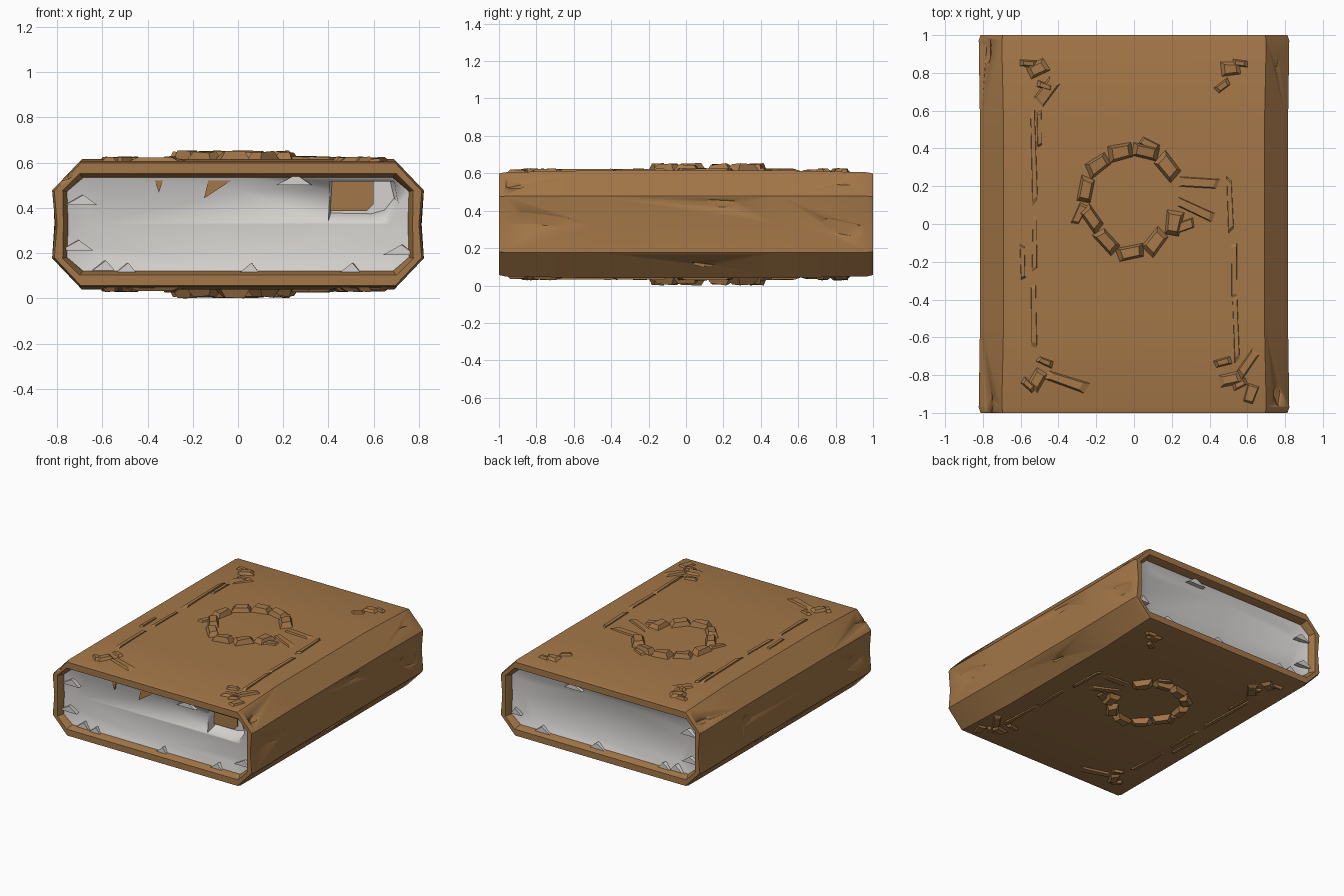
import bpy, bmesh, math, random
from mathutils import Vector, Matrix

if "Cube" in bpy.data.objects:
    bpy.data.objects.remove(bpy.data.objects["Cube"])

random.seed(4)
MID = 0.3275  # height of the mirror plane between the two covers


def material(name, rgb):
    m = bpy.data.materials.new(name)
    m.diffuse_color = (*rgb, 1)
    m.use_nodes = True
    m.node_tree.nodes["Principled BSDF"].inputs["Base Color"].default_value = m.diffuse_color
    return m


LEATHER = material("brown leather", (0.37, 0.185, 0.065))
PAPER = material("pale paper", (0.66, 0.64, 0.62))


def make(name, bm, mat, mirror=False, angle=30):
    bmesh.ops.recalc_face_normals(bm, faces=bm.faces)
    me = bpy.data.meshes.new(name)
    bm.to_mesh(me)
    bm.free()
    ob = bpy.data.objects.new(name, me)
    bpy.context.collection.objects.link(ob)
    ob.location.z = MID
    me.materials.append(mat)
    if mirror:
        mod = ob.modifiers.new("both covers", 'MIRROR')
        mod.use_axis = (False, False, True)
    bpy.ops.object.select_all(action='DESELECT')
    bpy.context.view_layer.objects.active = ob
    ob.select_set(True)
    bpy.ops.object.shade_smooth_by_angle(angle=math.radians(angle))
    return ob


def cut(ob, bm):
    """Carve a throwaway cutter out of a part."""
    cutter = make("cutter", bm, ob.data.materials[0])
    cutter.hide_render = True
    mod = ob.modifiers.new("cut", 'BOOLEAN')
    mod.operation, mod.object, mod.solver = 'DIFFERENCE', cutter, 'EXACT'
    bpy.context.view_layer.objects.active = ob
    bpy.ops.object.modifier_apply(modifier=mod.name)
    bpy.data.objects.remove(cutter)


def outline(x_flat, x_side, x_waist, z_flat, z_side):
    """Closed outline with cut corners and slightly waisted sides."""
    q = [(x_waist, 0), (x_side, z_side), (x_flat, z_flat), (0, z_flat)]
    right = q + [(x, -z) for x, z in reversed(q[1:])]
    return right[:3] + [(0, z_flat)] + [(-x, z) for x, z in reversed(right[:3])] + \
        [(-x, -z) for x, z in right[1:3]] + [(0, -z_flat)] + [(x, -z) for x, z in reversed(right[1:3])]


def loft(bm, sections, closed=False):
    """Skin (outline, y) sections into one surface."""
    rings = [[bm.verts.new((x, y, z)) for x, z in pts] for pts, y in sections]
    pairs = list(zip(rings, rings[1:])) + ([(rings[-1], rings[0])] if closed else [])
    n = len(rings[0])
    for a, b in pairs:
        for i in range(n):
            bm.faces.new((a[i], a[(i + 1) % n], b[(i + 1) % n], b[i]))
    if not closed:
        bm.faces.new(rings[0])
        bm.faces.new(rings[-1])


def slab(bm, base, top):
    """Tapered chunk between two matching polygons of 3D points."""
    a = [bm.verts.new(p) for p in base]
    b = [bm.verts.new(p) for p in top]
    bm.faces.new(a)
    bm.faces.new(b)
    for i in range(len(a)):
        j = (i + 1) % len(a)
        bm.faces.new((a[i], a[j], b[j], b[i]))


def chunk(bm, x, y, length, width, turn, z0, z1, taper=0.6):
    """Irregular tapered stone lying on the cover."""
    rot = Matrix.Rotation(turn, 3, 'Z')
    corners = [(-.5, -.5), (.5, -.5), (.5, .5), (-.5, .5)]
    base, top = [], []
    for u, v in corners:
        p = rot @ Vector((u * length * random.uniform(.85, 1.15), v * width * random.uniform(.8, 1.2), 0))
        base.append((x + p.x, y + p.y, z0))
        top.append((x + p.x * taper, y + p.y * taper, z1 - random.uniform(0, .25) * (z1 - z0)))
    slab(bm, base, top)


# Leather case: a tube with chamfered rims at both ends
outer = outline(0.70, 0.822, 0.808, 0.278, 0.150)
outer_in = outline(0.695, 0.812, 0.80, 0.271, 0.147)
belly = outline(0.69, 0.815, 0.812, 0.288, 0.150)
lip = outline(0.70, 0.775, 0.772, 0.225, 0.150)
inner = outline(0.685, 0.755, 0.750, 0.206, 0.145)
bm = bmesh.new()
loft(bm, [(lip, -1), (outer_in, -1), (outer, -0.97), (belly, -0.5), (belly, 0.5), (outer, 0.97),
          (outer_in, 1), (lip, 1), (inner, 0.95), (inner, -0.95)], closed=True)
case = make("leather_case", bm, LEATHER)

# Worn dents in the sides and the bevelled corners
bm = bmesh.new()
for x, y, z, sx, sy, sz in [
        (1, -0.75, 0.02, .03, .23, .06), (1, 0.83, -0.02, .035, .17, .07), (1, 0.19, 0.11, .03, .13, .04),
        (-1, -0.78, 0.0, .03, .14, .07), (-1, 0.45, 0.04, .03, .10, .06),
        (.94, 0.82, 0.225, .03, .13, .03), (.93, -0.9, 0.225, .04, .08, .04),
        (-.94, 0.92, 0.21, .03, .10, .03), (-.94, -0.95, 0.22, .04, .1, .03),
        (.93, 0.1, -0.225, .03, .1, .03), (-.93, 0.1, -0.225, .03, .1, .03)]:
    mat = Matrix.Translation((x * 0.83, y, z)) @ Matrix.Rotation(random.uniform(-.25, .25), 4, 'X') @ \
        Matrix.Diagonal((sx, sy, sz, 1))
    bmesh.ops.create_icosphere(bm, subdivisions=1, radius=1, matrix=mat)
cut(case, bm)

# Page block with sunken ends
pages = outline(0.70, 0.765, 0.760, 0.215, 0.150)
sunk = outline(0.60, 0.66, 0.66, 0.15, 0.10)
bm = bmesh.new()
loft(bm, [(sunk, -0.925), (pages, -0.955), (pages, 0.955), (sunk, 0.92)])
block = make("page_block", bm, PAPER, angle=40)

# Torn notch in the front corner, floor sloping up inwards
bm = bmesh.new()
notch = [(.39, -.02), (.60, -.025), (.67, .0), (.72, .08), (.70, .19), (.40, .19)]
slab(bm, [(x, -1.0, z) for x, z in notch],
     [(.41 + (x - .39) * .85, -0.84, .05 + (z + .02) * .66) for x, z in notch])
cut(block, bm)

# Leather lining showing in the notch, and scraps on the page edge
bm = bmesh.new()
lining = [(.41, .06), (.57, .06), (.60, .09), (.60, .20), (.41, .20)]
slab(bm, [(x, -0.865, z) for x, z in lining], [(x, -0.857, z) for x, z in lining])
scrap = [(-.15, .115), (-.02, .20), (-.13, .20)]
slab(bm, [(x, -0.945, z) for x, z in scrap], [(x, -0.915, z) for x, z in scrap])
scrap = [(-.35, .14), (-.33, .2), (-.37, .2)]
slab(bm, [(x, -0.945, z) for x, z in scrap], [(x, -0.915, z) for x, z in scrap])
make("leather_scraps", bm, LEATHER)

# Crumpled paper flakes along the page edges
bm = bmesh.new()
for end in (-1, 1):
    for x, z in [(-.6, -.19), (-.5, -.2), (.05, -.2), (.5, -.2), (.25, .19), (-.72, -.1), (.72, -.12), (-.7, .1)]:
        w = random.uniform(.04, .08)
        tri = [(x - w, z - .015), (x + w, z - .015), (x + .01, z + .03)]
        slab(bm, [(a, end * 0.93, b) for a, b in tri], [(a * .99, end * 0.965, b) for a, b in tri])
make("paper_flakes", bm, PAPER)

# Medallion: a rough ring of stones on both covers
FACE = 0.28
bm = bmesh.new()
for i in range(11):
    a = math.tau * (i + .2) / 11
    if i == 0:
        continue
    r = random.uniform(.225, .255)
    chunk(bm, -.01 + r * math.cos(a), .13 + r * 1.12 * math.sin(a), .145, .085, a + math.pi / 2 +
          random.uniform(-.4, .4), FACE, MID, .62)
for x, y, l, w, t in [(.34, .22, .26, .06, -.1), (.32, .08, .24, .05, -.45), (.27, -.01, .12, .06, .3),
                      (.08, .42, .12, .05, -.5), (-.29, .05, .12, .05, 1.1)]:
    chunk(bm, x, y, l, w, t, FACE, FACE + .022, .7)
make("medallion", bm, LEATHER, mirror=True, angle=20)

# Border ridges down both long sides of the covers
bm = bmesh.new()
for x, y, l in [(-.53, .35, .5), (-.525, -.1, .3), (-.53, -.5, .35), (-.50, .5, .2),
                (.51, .1, .3), (.53, -.25, .3), (.54, -.55, .35), (-.59, -.2, .2)]:
    chunk(bm, x, y, l, .028, math.pi / 2 + random.uniform(-.04, .04), FACE, FACE + .018, .8)
make("border_ridges", bm, LEATHER, mirror=True, angle=20)

# Corner ornaments
bm = bmesh.new()
for sx in (-1, 1):
    for sy in (-1, 1):
        for dx, dy, l, w in [(0, 0, .11, .07), (-.04, -.09, .09, .04), (.05, .03, .08, .035)]:
            chunk(bm, sx * (.51 + dx), sy * (.82 + dy), l, w, random.uniform(-1, 1), FACE, FACE + .02)
chunk(bm, -.36, -.83, .24, .06, -.3, FACE, FACE + .016, .7)
chunk(bm, -.46, .70, .16, .07, .9, FACE, FACE + .014, .7)
chunk(bm, .60, -.74, .16, .05, 1.0, FACE, FACE + .018, .7)
chunk(bm, .62, -.90, .12, .06, 1.3, FACE - .01, FACE + .014, .7)
make("corner_ornaments", bm, LEATHER, mirror=True, angle=20)
